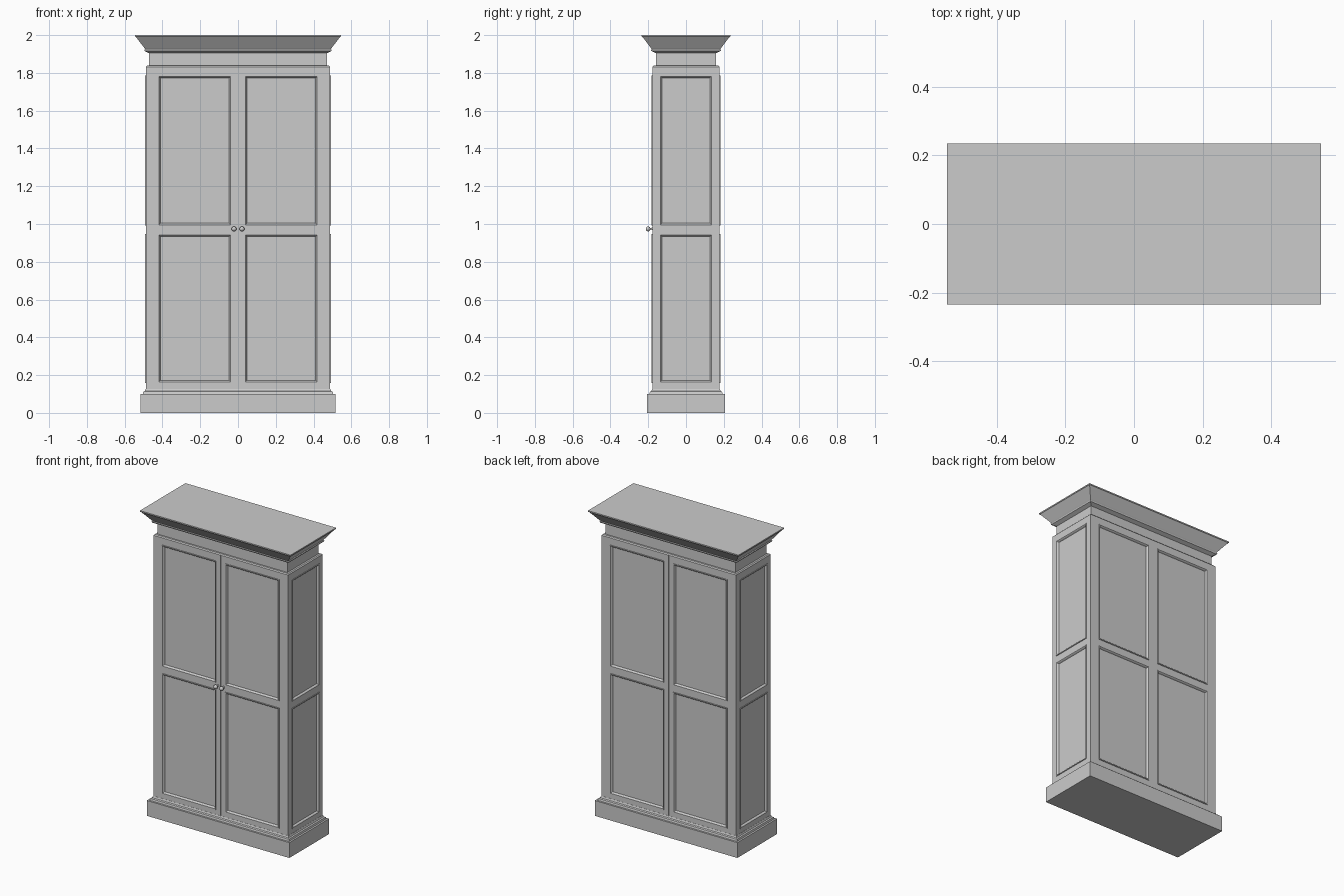
import bpy, bmesh
from math import pi
from mathutils import Matrix, Vector

if "Cube" in bpy.data.objects:
    bpy.data.objects.remove(bpy.data.objects["Cube"])

HX, HY = 0.488, 0.178          # half size of the body at its frame faces
DEPTH = 0.012                  # frame thickness over the core
Z0, Z1 = 0.125, 1.832          # body bottom and top
ROWS = [(0.159, 0.946), (0.991, 1.786)]   # panel openings, bottom and top


def finish(name, bm):
    bmesh.ops.recalc_face_normals(bm, faces=bm.faces)
    mesh = bpy.data.meshes.new(name)
    bm.to_mesh(mesh)
    bm.free()
    ob = bpy.data.objects.new(name, mesh)
    bpy.context.collection.objects.link(ob)
    return ob


def loft(bm, rings, closed_ends=True):
    """Skin a stack of point loops and cap both ends."""
    loops = [[bm.verts.new(p) for p in r] for r in rings]
    for a, b in zip(loops, loops[1:]):
        n = len(a)
        for i in range(n):
            j = (i + 1) % n
            bm.faces.new((a[i], a[j], b[j], b[i]))
    bm.faces.new(loops[0][::-1])
    bm.faces.new(loops[-1])


def rect(u0, u1, v0, v1, d):
    return [(u0, v0, d), (u1, v0, d), (u1, v1, d), (u0, v1, d)]


def tier(name, profile):
    """Moulding running round the cabinet: profile of (outset, height)."""
    bm = bmesh.new()
    loft(bm, [rect(-HX - o, HX + o, -HY - o, HY + o, z) for o, z in profile])
    return finish(name, bm)


def leaf(name, place, u0, u1, p0, p1):
    """Framed leaf with two moulded panels, in (across, up, outward) space."""
    bm = bmesh.new()
    (a0, a1), (b0, b1) = ROWS
    bars = [(u0, p0, Z0, Z1), (p1, u1, Z0, Z1),
            (p0, p1, Z0, a0), (p0, p1, a1, b0), (p0, p1, b1, Z1)]
    for b in bars:
        loft(bm, [rect(*b, -DEPTH), rect(*b, 0)])
    for v0, v1 in ROWS:
        prof = [(0, -DEPTH), (0, 0.004), (0.005, 0.004), (0.009, 0.0), (0.013, -0.008)]
        loft(bm, [rect(p0 + t, p1 - t, v0 + t, v1 - t, d) for t, d in prof])
    bm.transform(place)
    return finish(name, bm)


def side_matrix(angle, dist):
    # stand the leaf upright facing -y, push it out, then turn it about z
    return (Matrix.Rotation(angle, 4, 'Z') @ Matrix.Translation((0, -dist, 0))
            @ Matrix.Rotation(pi / 2, 4, 'X'))


# base plinth with its stepped moulding
tier("plinth", [(0.028, 0), (0.028, 0.10), (0.016, 0.10), (0.013, 0.112),
                (0.005, 0.116), (0.001, 0.127), (-0.02, 0.127)])

# inner carcass
tier("carcass", [(-DEPTH, 0.12), (-DEPTH, 1.835)])

# doors in front and matching panels behind
for label, ang in (("front_door", 0), ("back_panel", pi)):
    m = side_matrix(ang, HY)
    leaf(label + "_right", m, 0.001, HX, 0.034, 0.424)
    leaf(label + "_left", m, -HX, -0.001, -0.424, -0.034)

# side panels between front and back
for label, ang in (("right_side", pi / 2), ("left_side", -pi / 2)):
    leaf(label, side_matrix(ang, HX), -HY + DEPTH, HY - DEPTH, -0.14, 0.14)

# body cap, neck and flared crown
tier("body_cap", [(-0.01, 1.826), (0, 1.832), (-0.006, 1.838), (-0.02, 1.838)])
tier("crown", [(-0.018, 1.83), (-0.018, 1.904), (-0.012, 1.907), (0.006, 1.916),
               (0.008, 1.923), (0.002, 1.925), (0.008, 1.932), (0.052, 1.99),
               (0.057, 1.992), (0.057, 2.0)])

# round door knobs: turned profile of (radius, outward)
knob = [(0.007, -0.002), (0.007, 0.003), (0.004, 0.005), (0.004, 0.011), (0.009, 0.014),
        (0.013, 0.020), (0.013, 0.026), (0.009, 0.032), (0.004, 0.035)]
for label, x in (("left_knob", -0.021), ("right_knob", 0.021)):
    bm = bmesh.new()
    loft(bm, [[Matrix.Rotation(2 * pi * i / 16, 3, 'Z') @ Vector((r, 0, d))
               for i in range(16)] for r, d in knob])
    bm.transform(Matrix.Translation((x, 0, 0.974)) @ side_matrix(0, HY))
    for f in bm.faces:
        f.smooth = True
    finish(label, bm)
